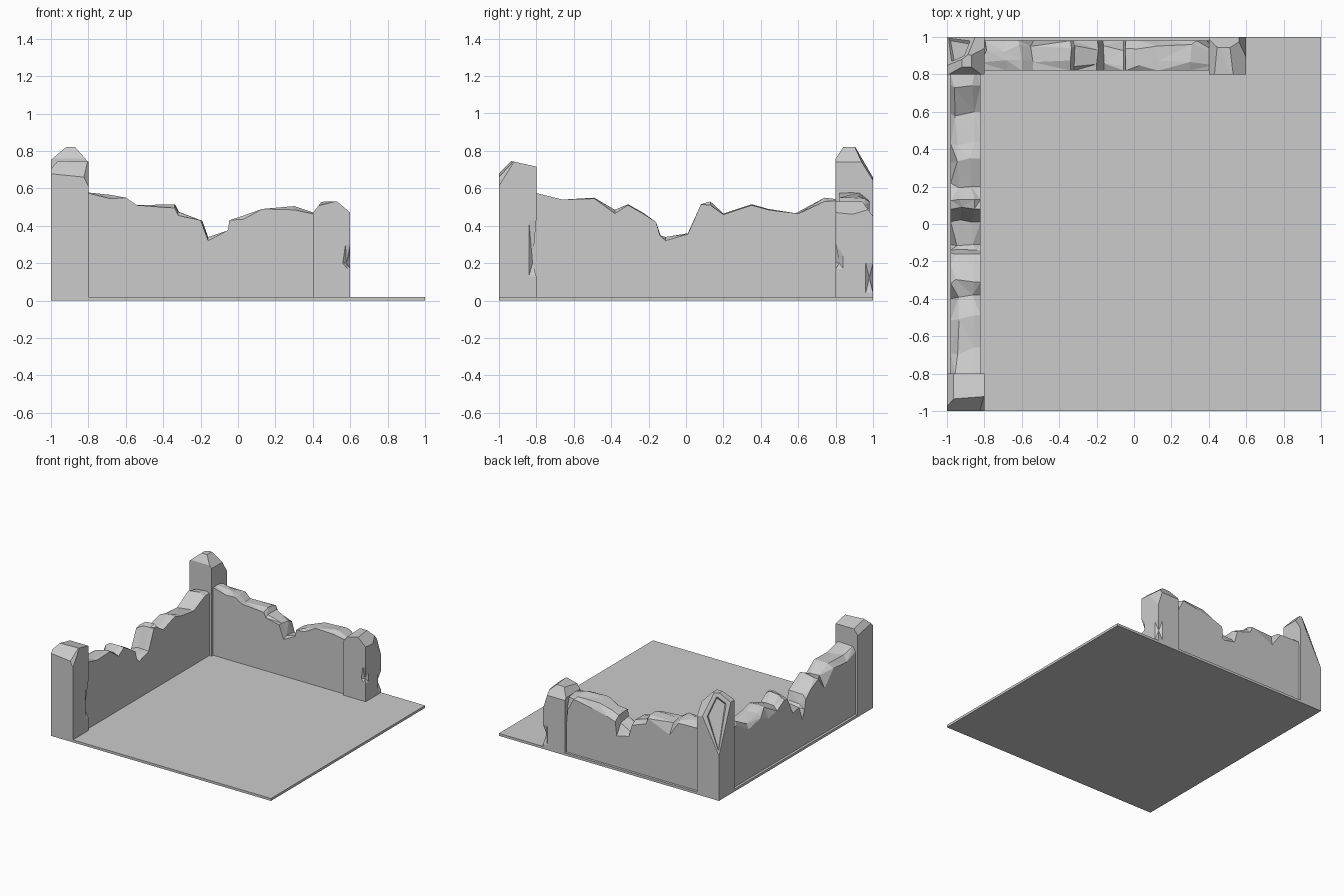
import bpy
import bmesh
import random
from mathutils import Vector

random.seed(7)
cube = bpy.data.objects.get("Cube")
if cube:
    bpy.data.objects.remove(cube, do_unlink=True)

stone = bpy.data.materials.new("grey stone")
stone.use_nodes = True
grey = (0.6, 0.6, 0.6, 1)
stone.diffuse_color = grey
stone.node_tree.nodes["Principled BSDF"].inputs["Base Color"].default_value = grey


def finish(name, bm):
    bmesh.ops.recalc_face_normals(bm, faces=bm.faces)
    mesh = bpy.data.meshes.new(name)
    bm.to_mesh(mesh)
    bm.free()
    mesh.materials.append(stone)
    bpy.context.collection.objects.link(bpy.data.objects.new(name, mesh))


def block(low, high):
    bm = bmesh.new()
    bmesh.ops.create_cube(bm, size=1)
    low, high = Vector(low), Vector(high)
    for v in bm.verts:
        v.co = (low + high) / 2 + v.co * (high - low)
    return bm


def slice_block(bm, point, normal, remove=True):
    cut = bmesh.ops.bisect_plane(bm, geom=bm.verts[:] + bm.edges[:] + bm.faces[:],
                                 plane_co=point, plane_no=normal, clear_outer=remove)
    if remove:
        edges = [e for e in cut["geom_cut"] if isinstance(e, bmesh.types.BMEdge)]
        if edges:
            bmesh.ops.contextual_create(bm, geom=edges)


def dent(bm, corner, inward, low, mid, high):
    """Knock a local chip out of a vertical edge."""
    for z in (low, mid, high):
        slice_block(bm, (0, 0, z), (0, 0, 1), False)
    x, y = corner
    dx, dy = inward
    slice_block(bm, (x + dx, 0, 0), (1, 0, 0), False)
    slice_block(bm, (0, y + dy, 0), (0, 1, 0), False)
    target = Vector((x, y, mid))
    for v in bm.verts:
        if (v.co - target).length < 0.001:
            v.co += Vector((dx, dy, 0)) * 0.5
    bmesh.ops.triangulate(bm, faces=bm.faces)


def post(name, x, y, height, cuts, dents=()):
    """Square pillar trimmed by planes given relative to its centre."""
    bm = block((x - 0.1, y - 0.1, 0), (x + 0.1, y + 0.1, height))
    for (px, py, pz), normal in cuts:
        slice_block(bm, (x + px, y + py, pz), normal)
    for sx, sy, low, mid, high in dents:
        dent(bm, (x + sx * 0.1, y + sy * 0.1), (-sx * 0.04, -sy * 0.04), low, mid, high)
    return bm


def broken_wall(name, place, profile):
    """Sweep a chipped cross-section along a ragged top profile."""
    bm = bmesh.new()
    rows = []
    for i, (t, h) in enumerate(profile):
        gap = min(abs(t - p[0]) for j, p in enumerate(profile) if j != i)
        shift = lambda: random.uniform(-0.3, 0.3) * gap
        drop = 0.1 if i % 5 == 3 else random.uniform(0.02, 0.05)
        section = [(t, 0.02, 0), (t + shift(), 0.02, h - drop),
                   (t + shift(), random.uniform(0.04, 0.08), h - random.uniform(0, 0.015)),
                   (t, random.uniform(0.12, 0.16), h),
                   (t, 0.18, h - random.choice((0, 0.005, 0.02))), (t, 0.18, 0)]
        rows.append([bm.verts.new(place(*p)) for p in section])
    for a, b in zip(rows, rows[1:]):
        for k in range(len(a)):
            n = (k + 1) % len(a)
            bm.faces.new((a[k], a[n], b[n], b[k]))
    bm.faces.new(rows[0])
    bm.faces.new(rows[-1])
    bmesh.ops.triangulate(bm, faces=bm.faces)
    finish(name, bm)


# Floor slab
finish("floor_slab", block((-1, -1, 0), (1, 1, 0.02)))

# Ruined walls
broken_wall("side_wall", lambda t, d, z: (d - 1, t, z), [
    (-0.82, 0.58), (-0.66, 0.54), (-0.49, 0.55), (-0.38, 0.485), (-0.31, 0.515),
    (-0.23, 0.47), (-0.16, 0.42), (-0.14, 0.35), (-0.11, 0.34), (0.01, 0.36),
    (0.08, 0.515), (0.13, 0.53), (0.2, 0.465), (0.35, 0.515), (0.44, 0.49),
    (0.6, 0.465), (0.74, 0.55), (0.82, 0.54)])
broken_wall("back_wall", lambda t, d, z: (t, 1 - d, z), [
    (-0.82, 0.58), (-0.68, 0.565), (-0.6, 0.55), (-0.54, 0.51), (-0.34, 0.515),
    (-0.32, 0.475), (-0.2, 0.43), (-0.16, 0.34), (-0.055, 0.375), (-0.045, 0.43),
    (0.03, 0.455), (0.13, 0.49), (0.3, 0.505), (0.42, 0.465)])

# Front pillar
bm = post("front_post", -0.9, -0.9, 0.75, [
    ((0, -0.03, 0.745), (0, 0.22, 1)),
    ((0, -0.03, 0.745), (0.1, -1.1, 1)),
    ((-0.06, 0, 0.745), (-1.4, 0.2, 1)),
    ((0.09, -0.07, 0.68), (1, -0.8, 0.5))],
    [(1, 1, 0.13, 0.2, 0.43)])
finish("front_post", bm)

# Tall corner pillar with a crater on its slanted outer face
bm = post("corner_post", -0.9, 0.9, 0.82, [
    ((0, -0.06, 0.82), (0, -1.5, 1)),
    ((-0.02, 0, 0.82), (-0.85, 0, 1)),
    ((0.03, 0, 0.82), (1.15, 0, 1)),
    ((-0.1, 0.1, 0.37), (-1.9, 2.5, 1)),
    ((0, 0.02, 0.8), (0.3, 1.6, 1))])
slope = Vector((-1.9, 2.5, 1)).normalized()
bm.normal_update()
crater = max(bm.faces, key=lambda f: f.normal.dot(slope))
bmesh.ops.inset_region(bm, faces=[crater], thickness=0.035, depth=0)
bmesh.ops.inset_region(bm, faces=[crater], thickness=0.01, depth=-0.015)
finish("corner_post", bm)

# End pillar
bm = post("end_post", 0.5, 0.9, 0.53, [
    ((-0.06, 0, 0.52), (-1.3, 0, 1)),
    ((-0.02, 0, 0.53), (-0.25, -0.1, 1)),
    ((0.03, 0, 0.52), (0.85, 0.1, 1)),
    ((0.1, 0.0, 0.45), (1.6, 0.6, 0.5)),
    ((0, 0.05, 0.52), (0, 1.4, 1))],
    [(1, 1, 0.04, 0.12, 0.2), (1, -1, 0.17, 0.2, 0.3)])
finish("end_post", bm)
